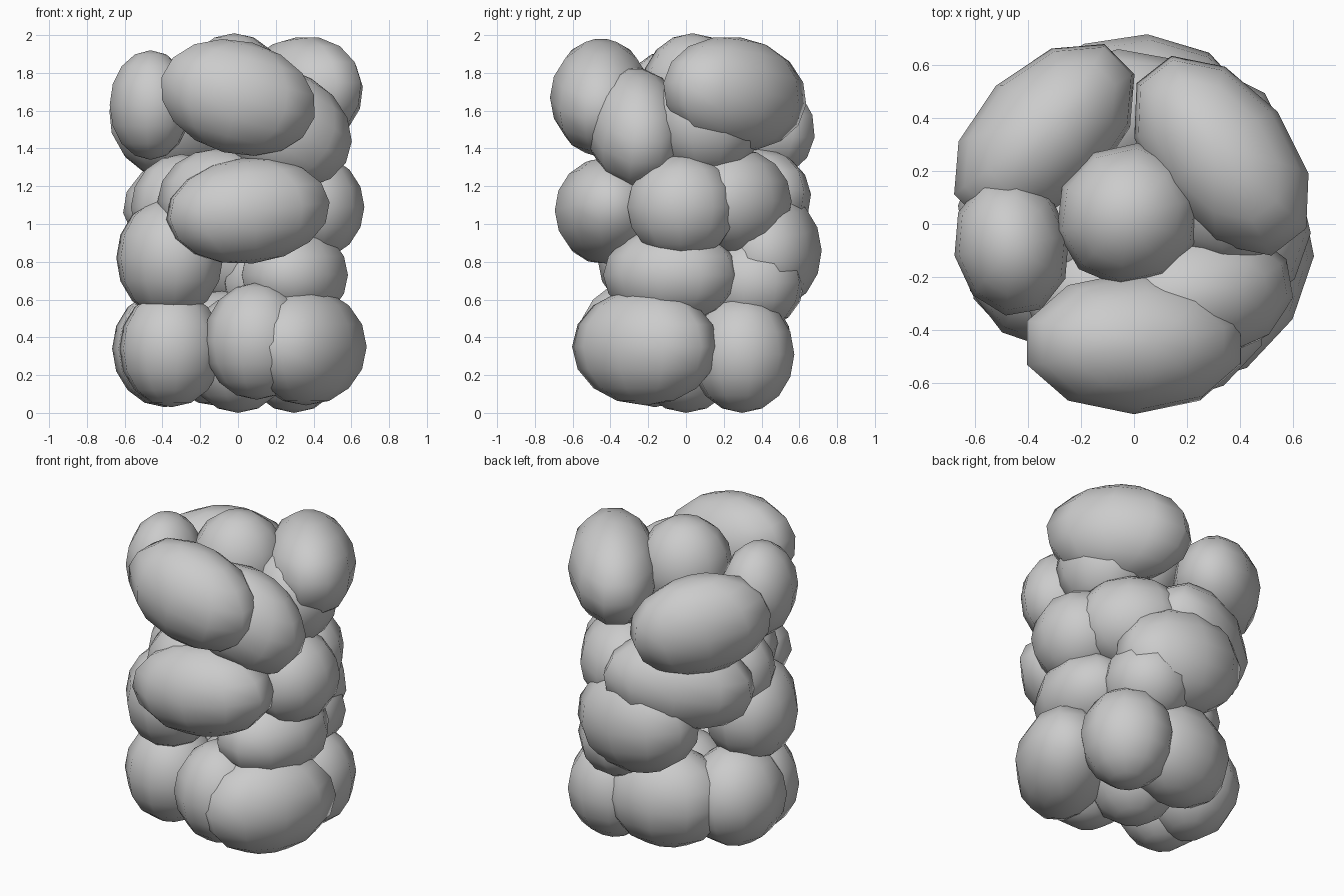
import bpy
from math import radians, cos, sin

# Per group: name, half depth, half height, then stones placed around the axis as
# (angle, distance from axis, z, half length, tilt, extra turn); length runs tangentially
GROUPS = [
    ("bottom_stone", 0.28, 0.31, [
        (-31, 0.42, 0.35, 0.42), (-72, 0.32, 0.38, 0.28), (174, 0.39, 0.34, 0.32),
        (205, 0.39, 0.34, 0.28), (103, 0.30, 0.34, 0.38), (45, 0.42, 0.31, 0.28),
        (0, 0, 0.31, 0.3)]),
    ("low_stone", 0.29, 0.26, [(-14, 0.31, 0.73, 0.37), (62, 0.39, 0.69, 0.27)]),
    ("lower_stone", 0.28, 0.32, [(86, 0.44, 0.86, 0.41, -8), (202, 0.39, 0.82, 0.33)]),
    ("middle_stone", 0.27, 0.28, [
        (-83, 0.43, 1.07, 0.45, -6), (250, 0.30, 1.12, 0.33), (186, 0.30, 1.09, 0.24),
        (-3, 0.40, 1.09, 0.30), (47, 0.36, 1.12, 0.34), (119, 0.39, 1.12, 0.46, 8)]),
    ("upper_stone", 0.26, 0.30, [
        (-48, 0.36, 1.51, 0.39, 30, -32), (20, 0.34, 1.55, 0.3), (135, 0.48, 1.53, 0.43, -10)]),
    ("top_stone", 0.27, 0.3, [
        (-90, 0.45, 1.67, 0.44, 15), (38, 0.42, 1.69, 0.44, 8), (120, 0.04, 1.71, 0.28)]),
    ("top_left_stone", 0.22, 0.29, [(190, 0.47, 1.63, 0.27)]),
]


def stone(name, depth, height, angle, dist, z, length, tilt=0, turn=0):
    a = radians(angle)
    bpy.ops.mesh.primitive_uv_sphere_add(
        segments=10, ring_count=8, radius=1,
        location=(dist * cos(a), dist * sin(a), z),
        rotation=(0, radians(tilt), radians(angle + 90 + turn)))
    ob = bpy.context.object
    ob.name = name
    ob.scale = (length, depth, height)
    bpy.ops.object.transform_apply(location=False, rotation=False, scale=True)
    bpy.ops.object.shade_smooth()


# Pile of rounded stones, layer by layer
for name, depth, height, stones in GROUPS:
    for s in stones:
        stone(name, depth, height, *s)
